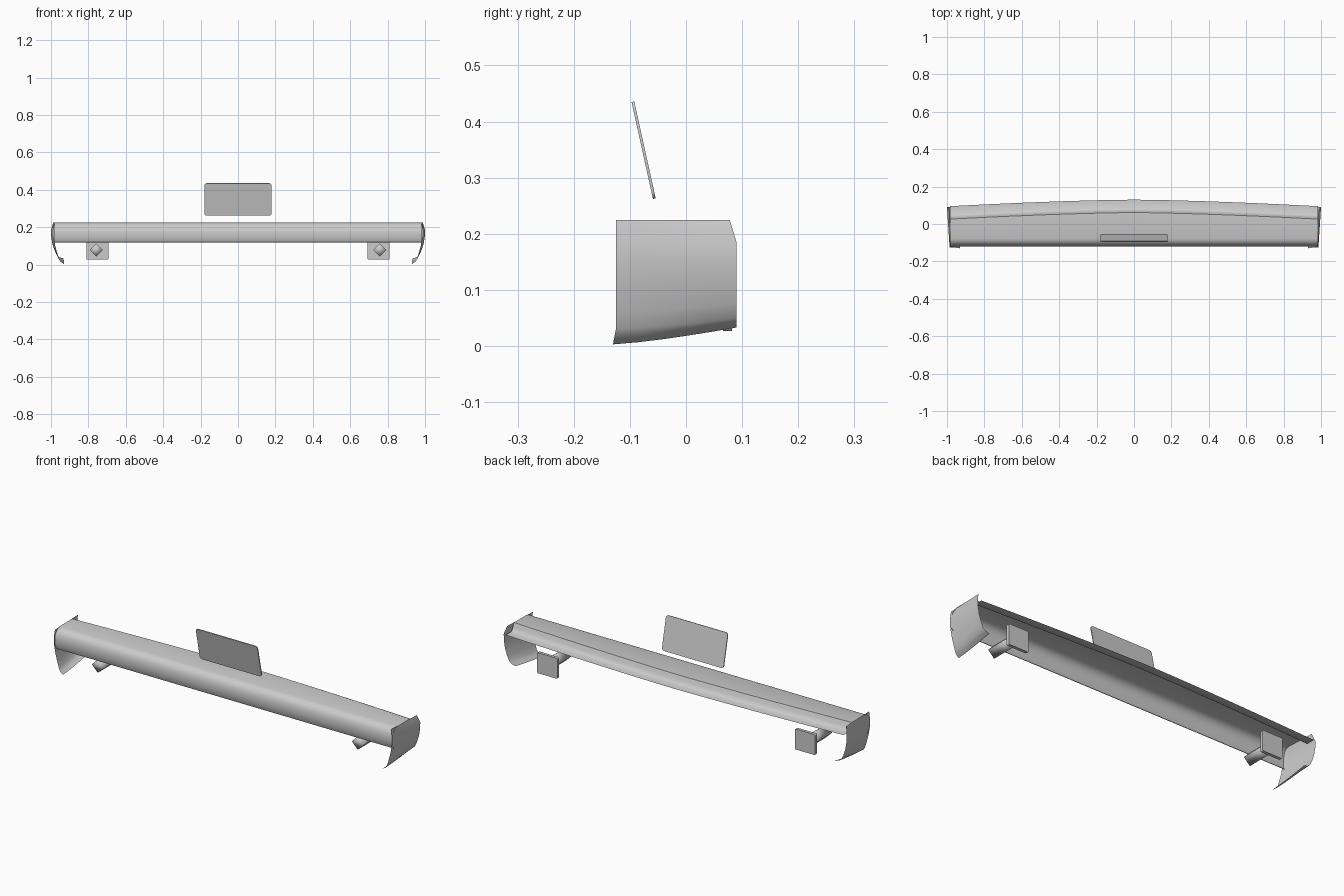
import bpy, bmesh, math
from mathutils import Matrix, Vector

if "Cube" in bpy.data.objects:
    bpy.data.objects.remove(bpy.data.objects["Cube"])


def finish(name, bm, angle=35):
    bmesh.ops.recalc_face_normals(bm, faces=bm.faces)
    me = bpy.data.meshes.new(name)
    bm.to_mesh(me)
    bm.free()
    ob = bpy.data.objects.new(name, me)
    bpy.context.collection.objects.link(ob)
    bpy.ops.object.select_all(action='DESELECT')
    ob.select_set(True)
    bpy.context.view_layer.objects.active = ob
    bpy.ops.object.shade_smooth_by_angle(angle=math.radians(angle))
    return ob


def sheet(name, rows, angle=35):
    """Open surface through rows of points."""
    bm = bmesh.new()
    grid = [[bm.verts.new(p) for p in row] for row in rows]
    for a, b in zip(grid, grid[1:]):
        for i in range(len(a) - 1):
            bm.faces.new((a[i], a[i + 1], b[i + 1], b[i]))
    return finish(name, bm, angle)


# Bumper shell: rounded front, flat top, stepped ledge whose rear edge bows out
front = [(-.104, .118), (-.110, .120), (-.115, .132), (-.119, .152), (-.119, .175),
         (-.115, .195), (-.107, .210), (-.094, .220), (-.078, .225)]
rear = [(.026, .225), (.034, .206), (.041, .191), (.050, .185), (.095, .185)]
rows = []
for i in range(25):
    x = -.985 + 1.97 * i / 24
    bow = .035 * (1 - abs(x / .985) ** 1.5)
    rows.append([(x, y, z) for y, z in front] + [(x, y + bow, z) for y, z in rear])
sheet("bumper_shell", rows)

# End caps: bulged side sheets curling inward to a lip at the bottom
cap_front = [(.980, .225), (.986, .185), (.985, .145), (.977, .100), (.966, .060),
             (.957, .030), (.948, .015), (.930, .003)]
cap_back = [(.988, .225), (1.0, .185), (.999, .150), (.992, .110), (.980, .075),
            (.968, .050), (.955, .040), (.932, .033)]
front_y = [-.125] * 6 + [-.128, -.130]
back_y = [.078] + [.090] * 7
for side, label in ((1, "right"), (-1, "left")):
    rows = []
    for k in range(6):
        t = k / 5
        row = []
        for (xa, za), (xb, zb), ya, yb in zip(cap_front, cap_back, front_y, back_y):
            row.append((side * (xa + (xb - xa) * t), ya + (yb - ya) * t,
                        za + (zb - za) * t ** 1.3))
        rows.append(row)
    sheet("end_cap_" + label, rows)


def rounded_plate(name, w, h, d, r, matrix):
    """Upright plate with rounded corners, thickness along y."""
    bm = bmesh.new()
    pts = []
    for c in range(4):
        cx = (w / 2 - r) * (1, -1, -1, 1)[c]
        cz = (h / 2 - r) * (1, 1, -1, -1)[c]
        for s in range(5):
            a = math.radians(90 * c + 22.5 * s)
            pts.append(Vector((cx + r * math.cos(a), -d / 2, cz + r * math.sin(a))))
    face = bm.faces.new([bm.verts.new(p) for p in pts])
    ext = bmesh.ops.extrude_face_region(bm, geom=[face], use_keep_orig=True)
    moved = [v for v in ext["geom"] if isinstance(v, bmesh.types.BMVert)]
    bmesh.ops.translate(bm, verts=moved, vec=(0, d, 0))
    bmesh.ops.transform(bm, matrix=matrix, verts=bm.verts)
    return finish(name, bm)


# Tilted registration plate floating above
tilt = math.atan2(.038, .172)
rounded_plate("number_plate", .36, .177, .005, .014,
              Matrix.Translation((0, -.0755, .349)) @ Matrix.Rotation(tilt, 4, 'X'))

# Mounting brackets: diamond tube with a plate at the rear
for side, label in ((1, "right"), (-1, "left")):
    rounded_plate("bracket_plate_" + label, .118, .108, .016, .006,
                  Matrix.Translation((side * .752, .074, .081)))
    rows = []
    for y in (-.085, .068):
        rows.append([(side * .758 + .035 * math.cos(k * math.pi / 2), y,
                      .078 + .035 * math.sin(k * math.pi / 2)) for k in range(5)])
    tube = sheet("bracket_tube_" + label, rows)
    bm = bmesh.new()
    bm.from_mesh(tube.data)
    bmesh.ops.remove_doubles(bm, verts=bm.verts, dist=1e-4)
    bmesh.ops.holes_fill(bm, edges=bm.edges, sides=4)
    bmesh.ops.recalc_face_normals(bm, faces=bm.faces)
    bm.to_mesh(tube.data)
    bm.free()
